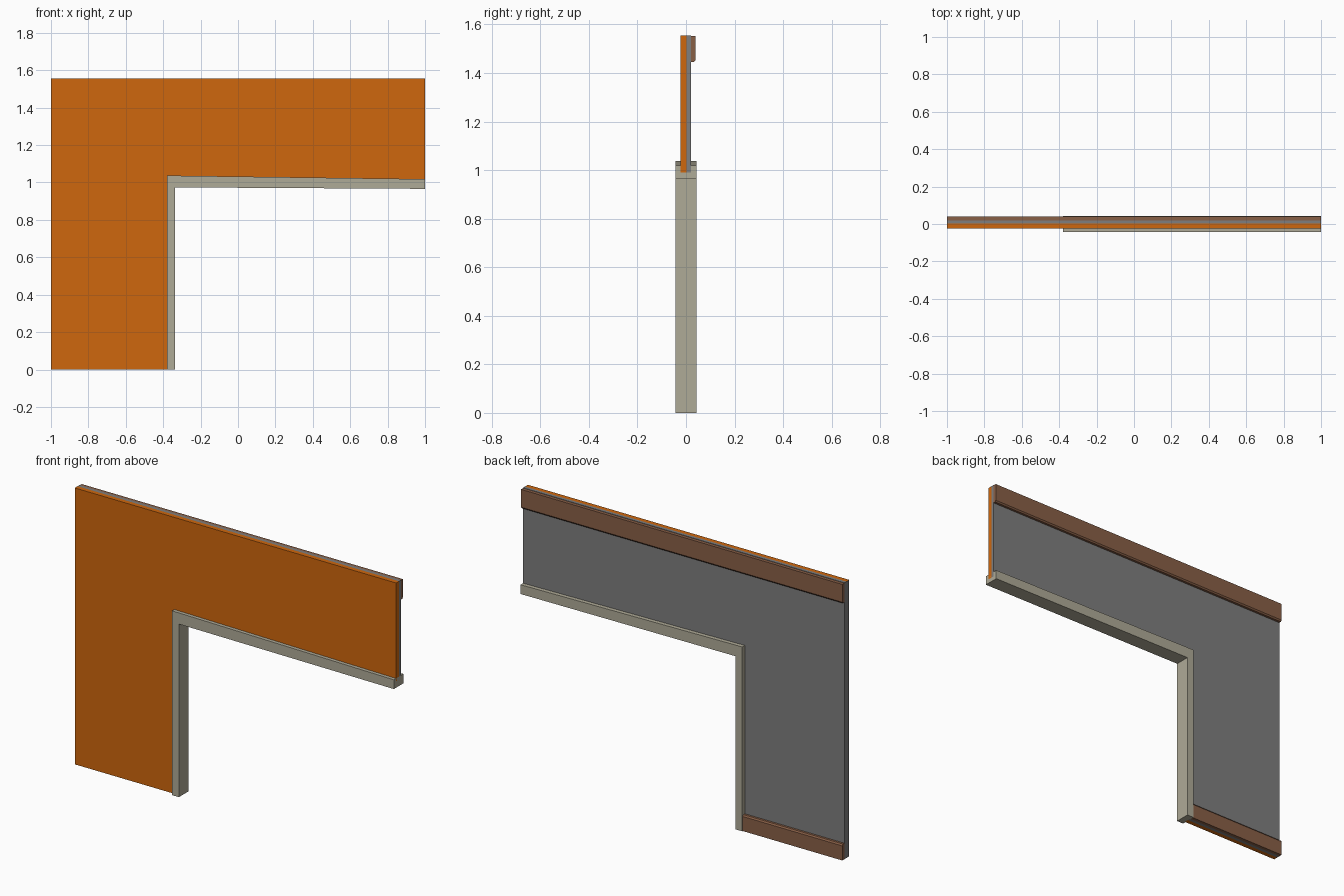
import bpy, bmesh
from mathutils import Vector

if "Cube" in bpy.data.objects:
    bpy.data.objects.remove(bpy.data.objects["Cube"])


def material(name, rgb):
    m = bpy.data.materials.new(name)
    m.diffuse_color = (*rgb, 1)
    m.use_nodes = True
    m.node_tree.nodes["Principled BSDF"].inputs["Base Color"].default_value = m.diffuse_color
    return m


ORANGE = material("orange paint", (0.62, 0.135, 0.004))
GREY = material("grey plaster", (0.21, 0.21, 0.21))
BROWN = material("brown wood", (0.25, 0.115, 0.062))
BEIGE = material("beige frame", (0.43, 0.405, 0.31))


def extrude(name, profile, offset, mat):
    """Extrude a closed 3D outline along an offset into a solid."""
    bm = bmesh.new()
    face = bm.faces.new([bm.verts.new(p) for p in profile])
    new = bmesh.ops.extrude_face_region(bm, geom=[face])["geom"]
    bmesh.ops.translate(bm, vec=Vector(offset),
                        verts=[v for v in new if isinstance(v, bmesh.types.BMVert)])
    bmesh.ops.recalc_face_normals(bm, faces=bm.faces)
    mesh = bpy.data.meshes.new(name)
    bm.to_mesh(mesh)
    bm.free()
    mesh.materials.append(mat)
    ob = bpy.data.objects.new(name, mesh)
    bpy.context.collection.objects.link(ob)
    return ob


TOP = 1.555
WALL = [(-1, 0), (-0.375, 0), (-0.375, 0.99), (1, 0.99), (1, TOP), (-1, TOP)]

# Wall: painted front skin and plaster back, sharing one L-shaped outline
front = extrude("wall_front", [(x, -0.023, z) for x, z in WALL], (0, 0.025, 0), ORANGE)
extrude("wall_back", [(x, 0.002, z) for x, z in WALL], (0, 0.018, 0), GREY)

# The far left end and the top of the wall are plaster
front.data.materials.append(GREY)
for p in front.data.polygons:
    if p.normal.x < -0.9:
        p.material_index = 1

# Opening frame: upright post and slightly sloping lintel
extrude("frame_post", [(-0.38, -0.043, 0), (-0.338, -0.043, 0),
                       (-0.338, -0.043, 0.98), (-0.38, -0.043, 0.98)], (0, 0.086, 0), BEIGE)
extrude("frame_lintel", [(-0.38, -0.043, 0.974), (1, -0.043, 0.966),
                         (1, -0.043, 1.018), (-0.38, -0.043, 1.037)], (0, 0.086, 0), BEIGE)


# Wooden mouldings on the back, with one eased edge
def moulding(name, x0, x1, z_wall, z_eased):
    d = 0.008 if z_eased > z_wall else -0.008
    section = [(0.02, z_wall), (0.039, z_wall), (0.039, z_eased - d),
               (0.033, z_eased), (0.02, z_eased)]
    extrude(name, [(x0, y, z) for y, z in section], (x1 - x0, 0, 0), BROWN)


moulding("ceiling_moulding", -1, 1, TOP - 0.002, 1.445)
moulding("skirting_board", -1, -0.38, 0, 0.09)
